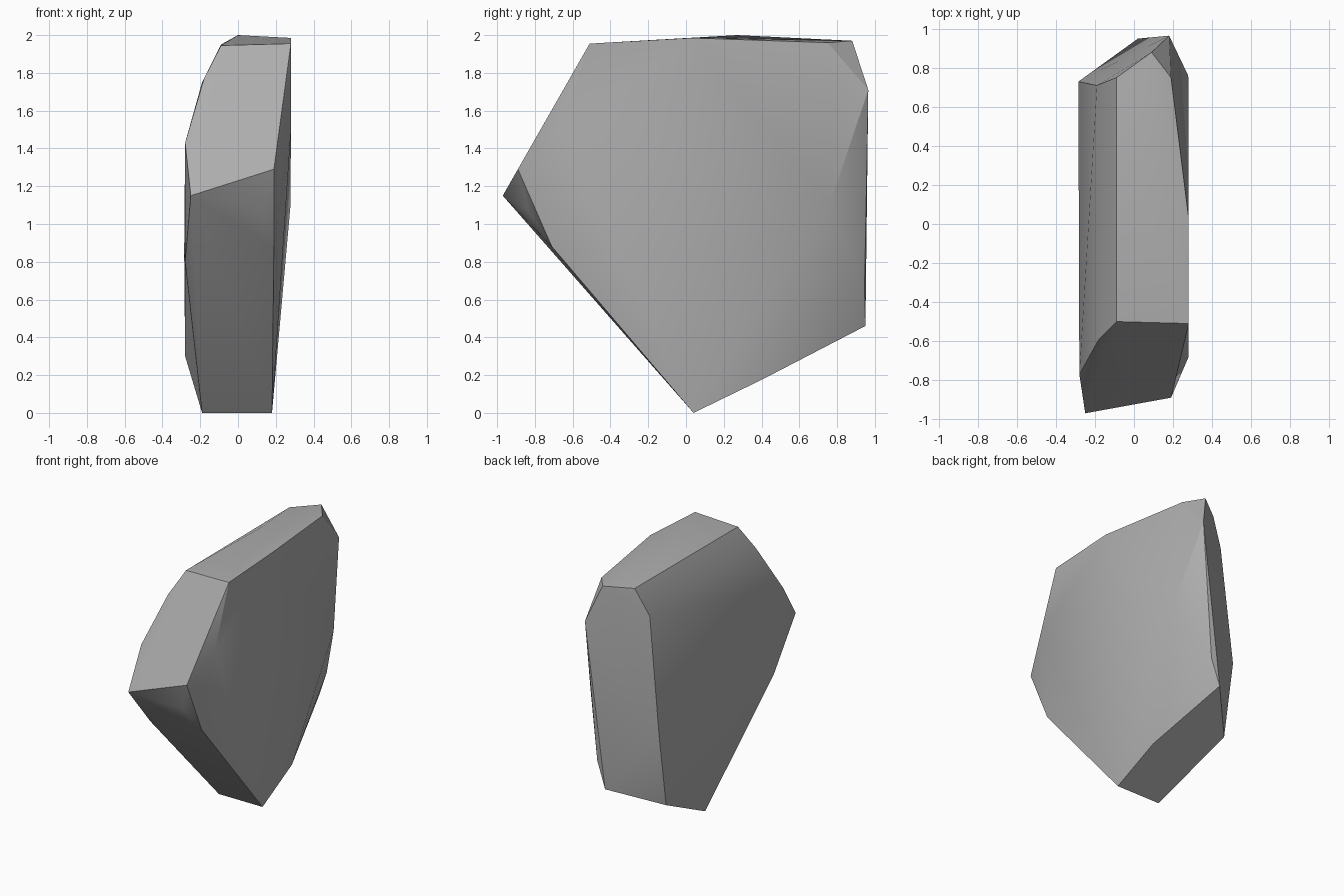
import bpy
import bmesh
from math import radians
from mathutils import Vector

default_cube = bpy.data.objects.get("Cube")
if default_cube:
    bpy.data.objects.remove(default_cube, do_unlink=True)


def flat_material(name, colour):
    material = bpy.data.materials.new(name)
    material.use_nodes = True
    material.diffuse_color = colour
    shader = material.node_tree.nodes["Principled BSDF"]
    shader.inputs["Base Color"].default_value = colour
    shader.inputs["Roughness"].default_value = 0.9
    return material


# Corner points of the chipped slab, grouped by the part they shape
corners = {
    "front_nose": [(-.25, -.97, 1.15), (.19, -.89, 1.29), (.19, -.71, .88), (.12, -.835, 1.07)],
    "front_slope": [(-.09, -.5, 1.945), (.28, -.51, 1.955), (-.18, -.59, 1.77), (-.28, -.77, 1.43)],
    "foot_edge": [(-.19, .04, 0), (.18, .04, 0), (.17, .41, .18)],
    "top": [(0, .27, 2), (.28, .03, 1.985), (-.09, .75, 1.95), (.09, .88, 1.97), (.19, .75, 1.96)],
    "back": [(.18, .965, 1.71), (.09, .945, .66), (.02, .95, .46), (-.19, .71, 1.75)],
    "right_flank": [(-.28, .64, .3), (-.285, .73, .85), (-.28, -.66, .8)],
    "left_flank": [(.28, -.68, 1.49), (.278, .76, 1.1)],
}

# Wrap the corners in a tight convex skin
bm = bmesh.new()
for group in corners.values():
    for point in group:
        bm.verts.new(Vector(point))
hull = bmesh.ops.convex_hull(bm, input=list(bm.verts))
loose = {item for item in hull["geom_interior"] + hull["geom_unused"]
         if isinstance(item, bmesh.types.BMVert)}
bmesh.ops.delete(bm, geom=list(loose), context="VERTS")

# Merge nearly level triangles into broad chipped facets
bmesh.ops.dissolve_limit(bm, angle_limit=radians(2), verts=list(bm.verts), edges=list(bm.edges))
bmesh.ops.recalc_face_normals(bm, faces=list(bm.faces))

mesh = bpy.data.meshes.new("rock")
bm.to_mesh(mesh)
bm.free()
mesh.materials.append(flat_material("stone grey", (.42, .42, .42, 1)))

rock = bpy.data.objects.new("rock", mesh)
bpy.context.collection.objects.link(rock)
bpy.context.view_layer.objects.active = rock
rock.select_set(True)

# Soft shading across shallow bends, crisp edges between facets
bpy.ops.object.shade_smooth_by_angle(angle=radians(30))
